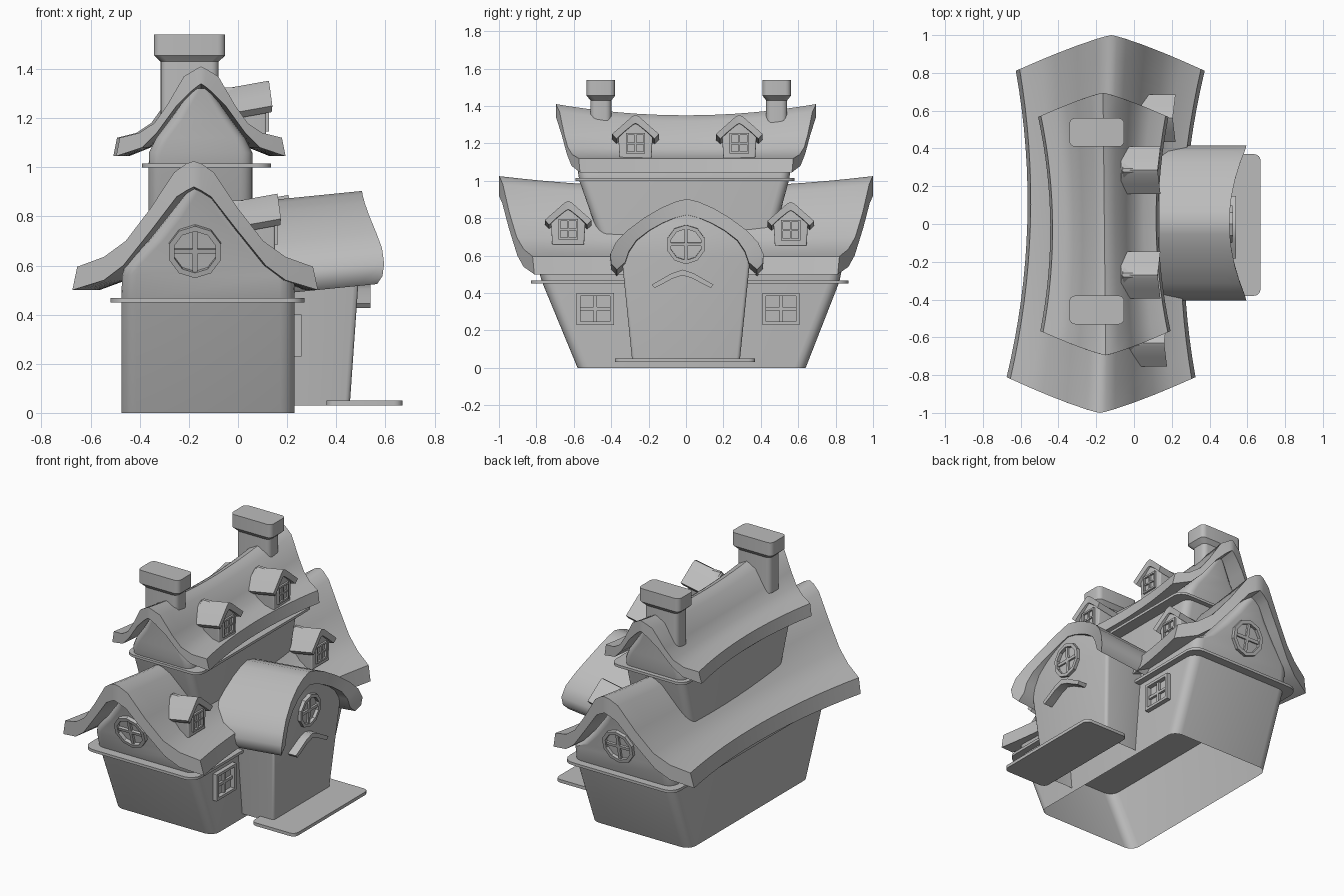
import bpy
import math
from mathutils import Vector

if "Cube" in bpy.data.objects:
    bpy.data.objects.remove(bpy.data.objects["Cube"])

grey = bpy.data.materials.new("plain grey")
grey.use_nodes = True
COLOUR = (0.5, 0.5, 0.5, 1)
grey.diffuse_color = COLOUR
grey.node_tree.nodes["Principled BSDF"].inputs["Base Color"].default_value = COLOUR


def make(name, verts, faces, angle=35):
    mesh = bpy.data.meshes.new(name)
    mesh.from_pydata(verts, [], faces)
    mesh.materials.append(grey)
    obj = bpy.data.objects.new(name, mesh)
    bpy.context.collection.objects.link(obj)
    bpy.ops.object.select_all(action='DESELECT')
    obj.select_set(True)
    bpy.context.view_layer.objects.active = obj
    bpy.ops.object.mode_set(mode='EDIT')
    bpy.ops.mesh.select_all(action='SELECT')
    bpy.ops.mesh.normals_make_consistent(inside=False)
    bpy.ops.object.mode_set(mode='OBJECT')
    bpy.ops.object.shade_smooth_by_angle(angle=math.radians(angle))
    return obj


def loft(name, levels, r, floor=True):
    """Stack rounded rectangles given as (z, x0, x1, y0, y1)."""
    verts, seg = [], 4
    n = 4 * (seg + 1)
    for z, x0, x1, y0, y1 in levels:
        hx, hy = (x1 - x0) / 2, (y1 - y0) / 2
        rad = min(r, hx * 0.9, hy * 0.9)
        for c, (sx, sy) in enumerate(((1, 1), (-1, 1), (-1, -1), (1, -1))):
            for i in range(seg + 1):
                t = math.pi / 2 * (c + i / seg)
                verts.append(((x0 + x1) / 2 + sx * (hx - rad) + rad * math.cos(t),
                              (y0 + y1) / 2 + sy * (hy - rad) + rad * math.sin(t), z))
    faces = [(k * n + i, k * n + (i + 1) % n, (k + 1) * n + (i + 1) % n, (k + 1) * n + i)
             for k in range(len(levels) - 1) for i in range(n)]
    faces.append(tuple(range(len(verts) - n, len(verts))))
    if floor:
        faces.append(tuple(reversed(range(n))))
    return make(name, verts, faces)


def sheet(name, outer, inner, place, steps):
    """Thick roof from a half profile, mirrored and swept by place(a, z, v), v from -1 to 1."""
    full = [[(-a, z) for a, z in reversed(p[1:])] + p for p in (outer, inner)]
    m = len(full[0])
    loop = full[0] + full[1][::-1]
    n = len(loop)
    verts = [place(a, z, 2 * k / steps - 1) for k in range(steps + 1) for a, z in loop]
    faces = [(k * n + i, k * n + (i + 1) % n, (k + 1) * n + (i + 1) % n, (k + 1) * n + i)
             for k in range(steps) for i in range(n)]
    for base in (0, steps * n):
        faces += [(base + i, base + i + 1, base + n - 2 - i, base + n - 1 - i) for i in range(m - 1)]
    return make(name, verts, faces, 40)


def window(name, centre, facing, tilt, w, h, sides, depth=0.03, rim=0.8):
    """Frame ring with a cross, facing a horizontal direction and tilted downward."""
    n, up = Vector(facing), Vector((0, 0, 1))
    out = n * math.cos(tilt) - up * math.sin(tilt)
    v = up * math.cos(tilt) + n * math.sin(tilt)
    u = v.cross(out)
    c = Vector(centre)
    verts, faces = [], []

    def put(a, b, d):
        verts.append(c + u * a + v * b + out * d)

    grow = 1 / math.cos(math.pi / sides)
    for i in range(sides):
        t = 2 * math.pi * (i + 0.5) / sides
        for s, d in ((1, 0), (1, depth), (rim, depth), (rim, 0)):
            put(w * s * grow * math.cos(t), h * s * grow * math.sin(t), (d - 0.01))
    for i in range(sides):
        j = (i + 1) % sides
        faces += [(4 * i + k, 4 * j + k, 4 * j + (k + 1) % 4, 4 * i + (k + 1) % 4) for k in range(4)]
    bar = w * 0.09
    for bw, bh in ((bar, h * 0.9), (w * 0.9, bar)):
        b = len(verts)
        for d in (-0.01, depth * 0.4):
            for sa, sb in ((-1, -1), (1, -1), (1, 1), (-1, 1)):
                put(sa * bw, sb * bh, d)
        faces += [(b, b + 3, b + 2, b + 1), (b + 4, b + 5, b + 6, b + 7)]
        faces += [(b + i, b + (i + 1) % 4, b + 4 + (i + 1) % 4, b + 4 + i) for i in range(4)]
    return make(name, verts, faces)


def main_roof(name, outer, inner, cx, length, taper, shear):
    """Saddle roof: waisted in plan, dipped along the ridge, pointed at each gable."""
    half, eave, peak = outer[-1][0], outer[-1][1], outer[0][1]

    def place(a, z, v):
        y = v * length * (1 - taper * (abs(a) / half) ** 1.2)
        rise = max(0, (z - eave) / (peak - eave))
        return (cx + a * (0.83 + 0.17 * v * v) + shear * y, y, z - 0.06 * rise * (1 - v * v))
    return sheet(name, outer, inner, place, 16)


# Lower storey, flared towards both gables
def gable(cx, rows):
    return [(z, cx - hw, cx + hw, y0, y1) for z, hw, y0, y1 in rows]


loft("lower_walls", gable(-0.122, [(0, 0.353, -0.58, 0.64), (0.46, 0.353, -0.77, 0.82), (0.56, 0.35, -0.80, 0.84)])
     + gable(-0.15, [(0.6, 0.31, -0.81, 0.85), (0.7, 0.215, -0.84, 0.87),
                     (0.8, 0.135, -0.87, 0.89), (0.92, 0.04, -0.91, 0.92)]), 0.06, floor=False)
loft("lower_band", [(z, -0.52, 0.27, -0.83, 0.87) for z in (0.45, 0.467)], 0.07)
main_roof("lower_roof",
          [(0, 1.025), (0.03, 1.015), (0.08, 0.98), (0.18, 0.83), (0.28, 0.70), (0.37, 0.635), (0.48, 0.595)],
          [(0, 0.92), (0.03, 0.905), (0.07, 0.88), (0.17, 0.75), (0.29, 0.6), (0.37, 0.54), (0.5, 0.5)],
          -0.15, 1.0, 0.18, 0.03)

# Upper storey
loft("upper_walls", gable(-0.152, [(0.6, 0.212, -0.43, 0.44), (1.0, 0.212, -0.57, 0.55), (1.06, 0.21, -0.58, 0.56),
                                   (1.12, 0.18, -0.59, 0.57), (1.2, 0.12, -0.6, 0.58),
                                   (1.32, 0.035, -0.62, 0.6)]), 0.05)
loft("upper_band", [(z, -0.39, 0.135, -0.59, 0.58) for z in (1.0, 1.016)], 0.06)
main_roof("upper_roof",
          [(0, 1.41), (0.02, 1.4), (0.07, 1.37), (0.14, 1.25), (0.19, 1.18), (0.25, 1.14), (0.33, 1.12)],
          [(0, 1.34), (0.015, 1.33), (0.04, 1.31), (0.10, 1.25), (0.18, 1.14), (0.24, 1.08), (0.345, 1.045)],
          -0.157, 0.695, 0.175, -0.01)

# Chimneys with a wider cap
for label, cy in (("front", -0.455), ("back", 0.485)):
    loft(label + "_chimney", [(z, -0.197 - hx, -0.197 + hx, cy - hy, cy + hy) for z, hx, hy in
                              ((1.2, 0.118, 0.056), (1.43, 0.118, 0.056), (1.455, 0.145, 0.076),
                               (1.54, 0.145, 0.076))], 0.03)

# Porch wing with a rounded thatched roof
loft("porch_walls", [(z, 0.2, x1, -hy, hy) for z, x1, hy in
                     ((0.03, 0.455, 0.287), (0.6, 0.495, 0.345), (0.7, 0.5, 0.27),
                      (0.77, 0.5, 0.16), (0.83, 0.5, 0.04))], 0.02, floor=False)
loft("porch_step", [(z, 0.36, 0.67, -0.38, 0.37) for z in (0.03, 0.05)], 0.035)


def porch_place(a, z, v):
    s = (v + 1) / 2
    end = 0.505 + 0.09 * min(1, abs(a) / 0.4) ** 2 - 0.35 * max(0, 0.57 - z)
    x = 0.06 + s * (end - 0.06)
    return (x, a + 0.005, z + 0.1 * (x - 0.52))


sheet("porch_roof",
      [(0, 0.905), (0.06, 0.89), (0.14, 0.855), (0.23, 0.80), (0.32, 0.73), (0.38, 0.665), (0.41, 0.60), (0.405, 0.55)],
      [(0, 0.82), (0.06, 0.805), (0.13, 0.775), (0.2, 0.735), (0.27, 0.68), (0.31, 0.62), (0.33, 0.56), (0.375, 0.52)],
      porch_place, 8)
sheet("door_canopy", [(0, 0.525), (0.06, 0.505), (0.12, 0.47), (0.165, 0.445)],
      [(0, 0.495), (0.055, 0.477), (0.11, 0.447), (0.15, 0.427)],
      lambda a, z, v: (0.505 + 0.035 * v, a - 0.018, z), 1)


# Dormers on the porch side
def dormer(name, x, y, z):
    """x is the outer roof end and z the ridge height."""
    def place(a, b, v):
        px = x - 0.21 + (v + 1) / 2 * (0.195 + 0.12 * abs(a))
        return (px, y + a, z + b + 0.18 * (px - x))
    sheet(name + "_roof", [(0, 0), (0.02, -0.01), (0.075, -0.06), (0.125, -0.105)],
          [(0, -0.045), (0.015, -0.053), (0.06, -0.09), (0.102, -0.13)], place, 3)
    loft(name + "_walls", [(z + dz, x - 0.2, x - 0.025, y - hy, y + hy) for dz, hy in
                           ((-0.235, 0.085), (-0.12, 0.092), (-0.03, 0.01))], 0.008)
    window(name + "_window", (x - 0.025, y, z - 0.155), (1, 0, 0), 0, 0.052, 0.055, 4, 0.022)


dormer("lower_front_dormer", 0.175, -0.63, 0.895)
dormer("lower_back_dormer", 0.22, 0.56, 0.89)
dormer("upper_front_dormer", 0.14, -0.27, 1.355)
dormer("upper_back_dormer", 0.14, 0.285, 1.355)

# Square windows beside the porch and round windows in the gables
for label, wy in (("front", -0.485), ("back", 0.508)):
    window(label + "_side_window", (0.231, wy, 0.315), (1, 0, 0), 0, 0.1, 0.085, 4, 0.038)
window("front_round_window", (-0.175, -0.832, 0.66), (0, -1, 0), 0.29, 0.105, 0.105, 10)
window("back_round_window", (-0.13, 0.862, 0.66), (0, 1, 0), 0.2, 0.105, 0.105, 10)
window("porch_round_window", (0.498, 0, 0.66), (1, 0, 0), 0.06, 0.1, 0.1, 10)
